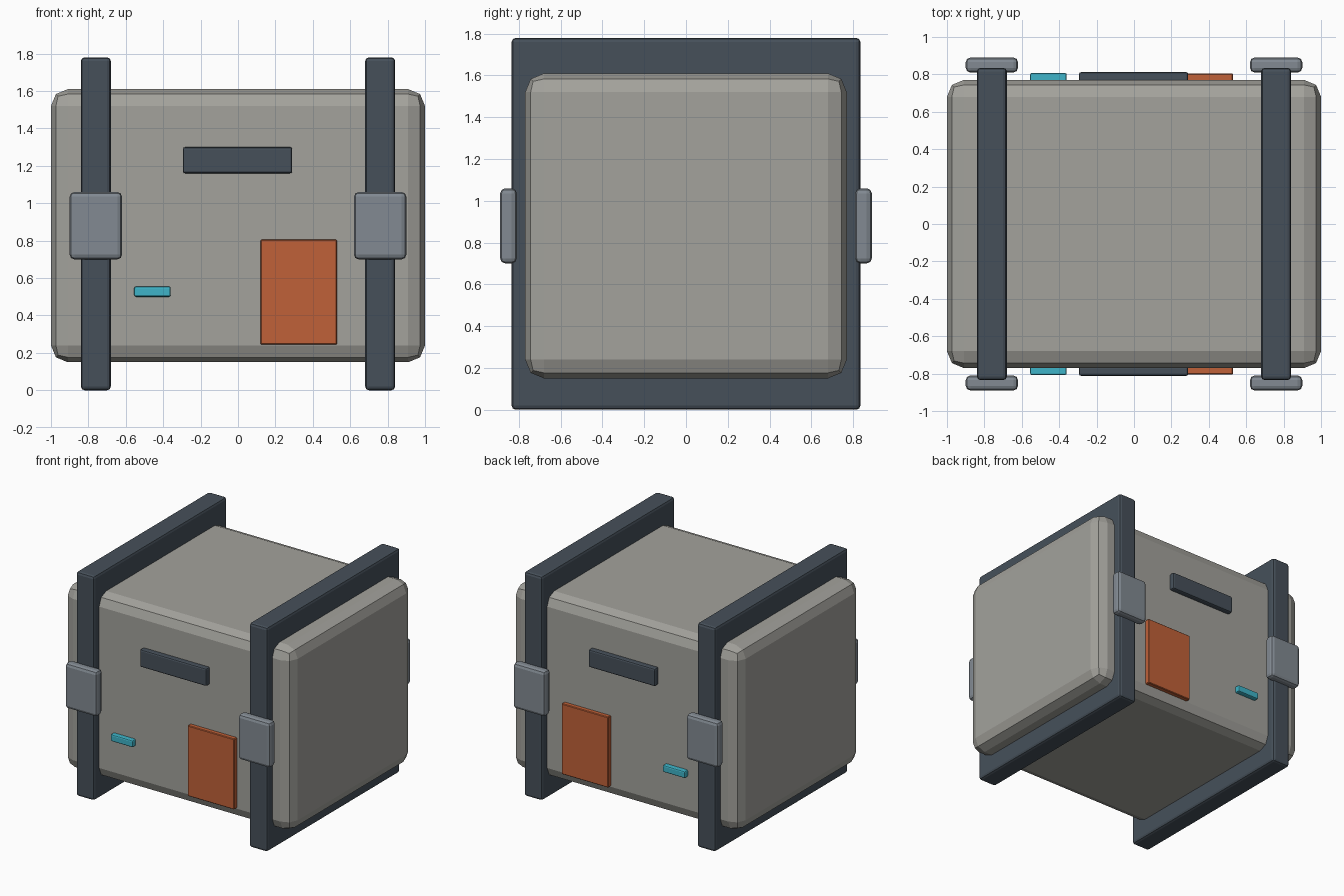
import bpy
import bmesh

if "Cube" in bpy.data.objects:
    bpy.data.objects.remove(bpy.data.objects["Cube"])


def material(name, rgb):
    """Flat colour given as 0-255 sRGB, stored as linear."""
    lin = []
    for c in rgb:
        c /= 255
        lin.append(c / 12.92 if c <= 0.04045 else ((c + 0.055) / 1.055) ** 2.4)
    m = bpy.data.materials.new(name)
    m.diffuse_color = (*lin, 1)
    m.use_nodes = True
    m.node_tree.nodes["Principled BSDF"].inputs["Base Color"].default_value = m.diffuse_color
    return m


SHELL = material("warm grey", (163, 162, 156))
DARK = material("dark slate", (70, 80, 90))
STEEL = material("steel grey", (130, 138, 146))
ORANGE = material("burnt orange", (192, 97, 56))
CYAN = material("cyan", (62, 180, 200))


def box(name, x, y, z, mat, bevel, segments=2):
    """Bevelled box from (min, max) ranges on each axis."""
    bm = bmesh.new()
    bmesh.ops.create_cube(bm, size=1)
    for v in bm.verts:
        v.co = [r[0] if c < 0 else r[1] for c, r in zip(v.co, (x, y, z))]
    bmesh.ops.bevel(bm, geom=bm.edges[:], offset=bevel, segments=segments,
                    profile=0.5, affect='EDGES')
    mesh = bpy.data.meshes.new(name)
    bm.to_mesh(mesh)
    bm.free()
    mesh.materials.append(mat)
    obj = bpy.data.objects.new(name, mesh)
    bpy.context.collection.objects.link(obj)
    return obj


# Main crate
box("crate_body", (-1, 1), (-0.77, 0.77), (0.15, 1.61), SHELL, 0.09)

# Frame slabs around the crate, with a clamp at each end
for side, cx in (("left", -0.76), ("right", 0.76)):
    box(f"{side}_frame", (cx - 0.08, cx + 0.08), (-0.835, 0.835),
        (0, 1.78), DARK, 0.02)
    for end, s in (("front", -1), ("back", 1)):
        box(f"{side}_{end}_clamp", (cx - 0.14, cx + 0.14),
            sorted((s * 0.81, s * 0.89)), (0.70, 1.06), STEEL, 0.025)

# Handle, panel and indicator light on the front and the back
for end, s in (("front", -1), ("back", 1)):
    def depth(outer):
        return sorted((s * 0.76, s * outer))
    box(f"{end}_handle", (-0.295, 0.29), depth(0.812), (1.16, 1.30), DARK, 0.012)
    box(f"{end}_panel", (0.12, 0.53), depth(0.805), (0.245, 0.805), ORANGE, 0.005, 1)
    box(f"{end}_light", (-0.555, -0.36), depth(0.808), (0.50, 0.555), CYAN, 0.01)
